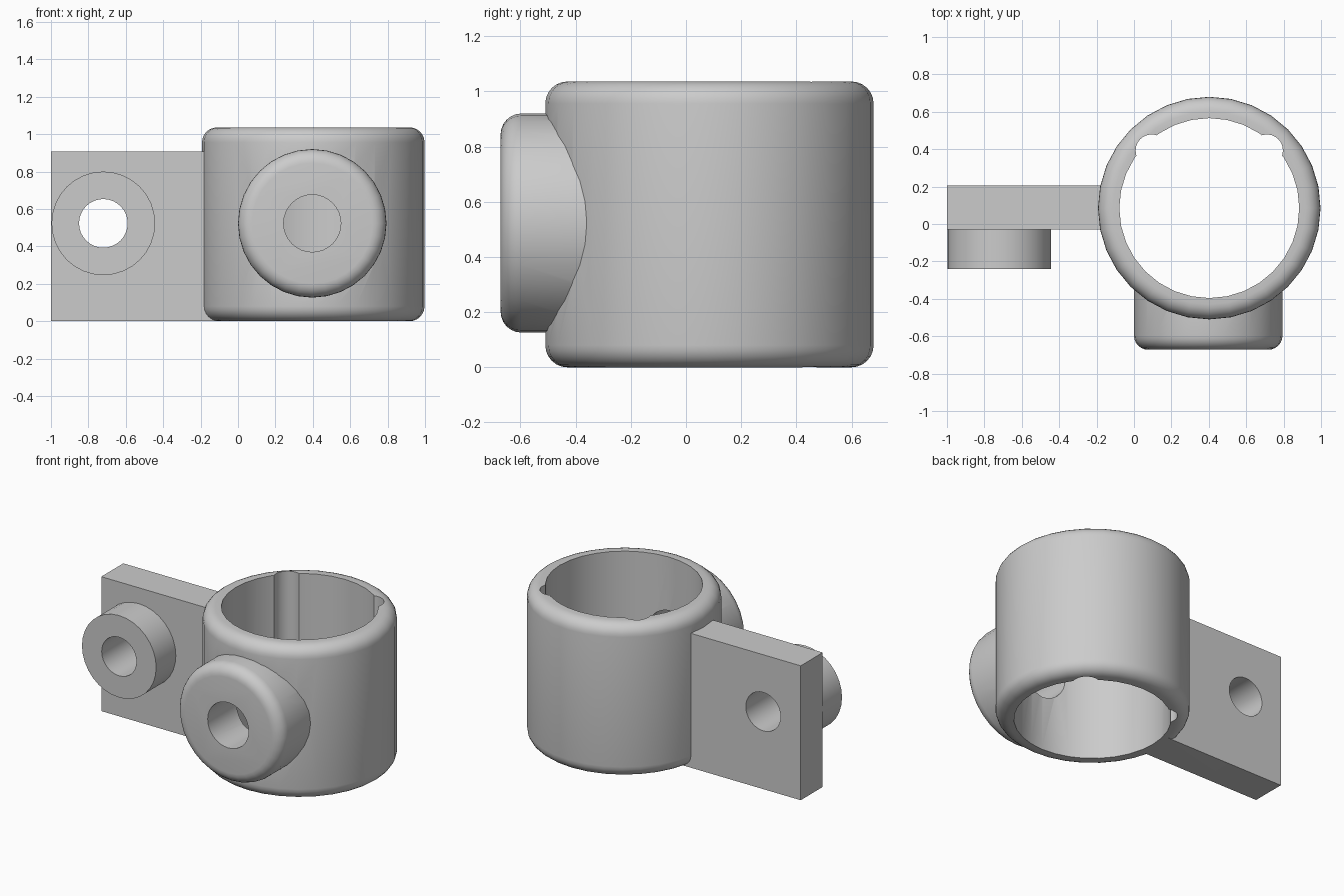
import bpy, bmesh, math
from mathutils import Matrix

if "Cube" in bpy.data.objects:
    bpy.data.objects.remove(bpy.data.objects["Cube"])

grey = bpy.data.materials.new("plain grey")
grey.diffuse_color = (0.6, 0.6, 0.6, 1)
grey.use_nodes = True
grey.node_tree.nodes["Principled BSDF"].inputs["Base Color"].default_value = grey.diffuse_color

RING = (0.4025, 0.085)      # ring axis x, y
H = 1.036                   # ring height
FRONT = Matrix.Rotation(math.radians(90), 4, 'X')   # turns +z to -y


def finish(name, bm, matrix):
    bmesh.ops.transform(bm, matrix=matrix, verts=bm.verts)
    bmesh.ops.recalc_face_normals(bm, faces=bm.faces)
    mesh = bpy.data.meshes.new(name)
    bm.to_mesh(mesh)
    bm.free()
    mesh.materials.append(grey)
    obj = bpy.data.objects.new(name, mesh)
    bpy.context.collection.objects.link(obj)
    return obj


def lathe(name, radius, z0, z1, matrix, segs=32, round_low=0, round_high=0):
    """Solid cylinder with optionally rounded rims."""
    profile = []
    for z, r, sign in ((z0, round_low, -1), (z1, round_high, 1)):
        steps = 6 if r else 0
        arc = []
        for i in range(steps + 1):
            a = math.pi / 2 * i / max(steps, 1)
            arc.append((radius - r + r * math.cos(a), z - sign * r + sign * r * math.sin(a)))
        profile += arc[::-1] if sign < 0 else arc
    bm = bmesh.new()
    rings = [[bm.verts.new((r * math.cos(2 * math.pi * k / segs),
                            r * math.sin(2 * math.pi * k / segs), z))
              for k in range(segs)] for r, z in profile]
    for a, b in zip(rings, rings[1:]):
        for k in range(segs):
            n = (k + 1) % segs
            bm.faces.new((a[k], a[n], b[n], b[k]))
    bm.faces.new(rings[0][::-1])
    bm.faces.new(rings[-1])
    return finish(name, bm, matrix)


def box(name, lo, hi):
    bm = bmesh.new()
    bmesh.ops.create_cube(bm, size=1)
    size = [b - a for a, b in zip(lo, hi)]
    mid = [(a + b) / 2 for a, b in zip(lo, hi)]
    return finish(name, bm, Matrix.Translation(mid) @ Matrix.Diagonal((*size, 1)))


def combine(target, other, operation):
    mod = target.modifiers.new(operation.lower(), 'BOOLEAN')
    mod.operation, mod.solver, mod.object = operation, 'EXACT', other
    bpy.context.view_layer.objects.active = target
    bpy.ops.object.modifier_apply(modifier=mod.name)
    bpy.data.objects.remove(other)


def upright(x, y):
    return Matrix.Translation((x, y, 0))


def facing(x, z):
    return Matrix.Translation((x, 0, z)) @ FRONT


# Solid bodies: ring, front boss, side plate, plate collar
body = lathe("ring_clamp", 0.595, 0, H, upright(*RING), 32, 0.08, 0.08)
combine(body, lathe("boss", 0.397, 0.1, 0.672, facing(0.397, 0.523), 32, 0, 0.075), 'UNION')
combine(body, box("plate", (-1, -0.03, 0), (0, 0.205, 0.907)), 'UNION')
combine(body, lathe("collar", 0.277, -0.05, 0.24, facing(-0.72, 0.523)), 'UNION')

# Main bore and the two full-height grooves
combine(body, lathe("bore", 0.481, -0.2, H + 0.2, upright(*RING)), 'DIFFERENCE')
for side in (-1, 1):
    combine(body, lathe("groove", 0.086, -0.2, H + 0.2,
                        upright(RING[0] + side * 0.308, 0.393), 24), 'DIFFERENCE')

# Screw holes through the boss and through the plate
combine(body, lathe("boss_hole", 0.153, 0, 0.9, facing(0.397, 0.523)), 'DIFFERENCE')
combine(body, lathe("plate_hole", 0.13, -0.5, 0.5, facing(-0.72, 0.523)), 'DIFFERENCE')

bpy.ops.object.select_all(action='DESELECT')
body.select_set(True)
bpy.context.view_layer.objects.active = body
bpy.ops.object.shade_smooth_by_angle(angle=math.radians(30))
